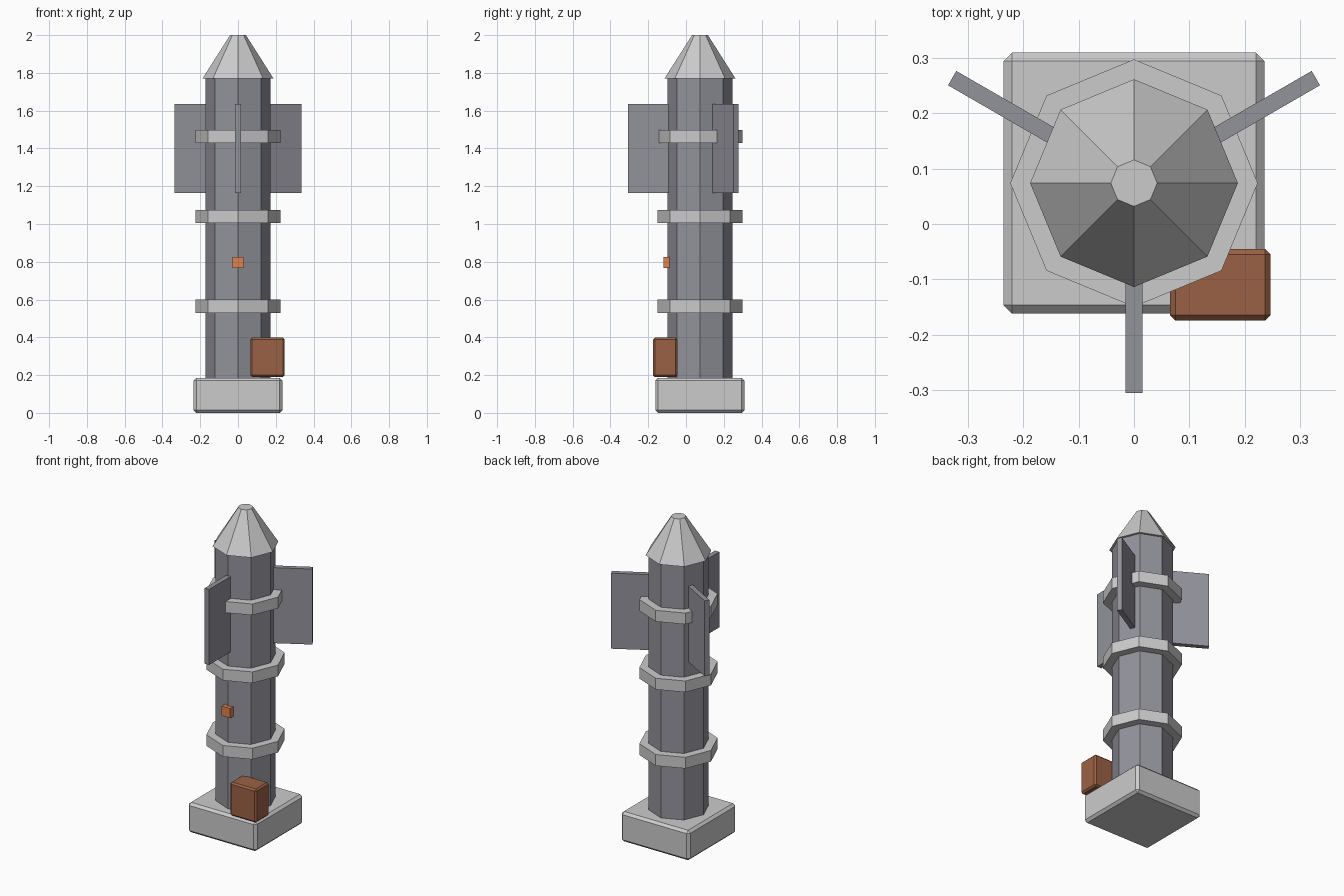
import bpy
from math import cos, sin, radians

if "Cube" in bpy.data.objects:
    bpy.data.objects.remove(bpy.data.objects["Cube"])

AXIS_Y = 0.074


def material(name, color):
    mat = bpy.data.materials.new(name)
    mat.diffuse_color = (*color, 1)
    mat.use_nodes = True
    mat.node_tree.nodes["Principled BSDF"].inputs["Base Color"].default_value = mat.diffuse_color
    return mat


steel = material("dark_steel", (0.29, 0.29, 0.33))
rust = material("rust_brown", (0.33, 0.12, 0.06))
orange = material("orange", (0.75, 0.22, 0.08))


def finish(name, mat):
    ob = bpy.context.object
    ob.name = name
    if mat:
        ob.data.materials.append(mat)
    return ob


def octagon(name, r1, r2, z0, z1, mat=None):
    bpy.ops.mesh.primitive_cone_add(vertices=8, radius1=r1, radius2=r2, depth=z1 - z0,
                                    location=(0, AXIS_Y, (z0 + z1) / 2))
    return finish(name, mat)


def box(name, center, size, mat=None, bevel=0, angle=0):
    bpy.ops.mesh.primitive_cube_add(size=1, location=center, rotation=(0, 0, angle))
    ob = finish(name, mat)
    ob.scale = size
    bpy.ops.object.transform_apply(location=False, rotation=False, scale=True)
    if bevel:
        mod = ob.modifiers.new("edge_bevel", 'BEVEL')
        mod.width = bevel
        mod.segments = 1
    return ob


# Square foot
box("base", (0, AXIS_Y, 0.093), (0.472, 0.472, 0.186), bevel=0.015)

# Eight-sided shaft and tapered cap
octagon("shaft", 0.173, 0.173, 0.15, 1.77, steel)
octagon("nose_cap", 0.188, 0.042, 1.77, 2.0)

# Collars around the shaft
for i, z in enumerate((0.565, 1.04, 1.463)):
    octagon(f"collar_{i + 1}", 0.224, 0.224, z - 0.035, z + 0.035)

# Three radial fins
for i, deg in enumerate((-90, 30, 150)):
    a = radians(deg)
    r0, r1 = 0.14, 0.38
    mid = (r0 + r1) / 2
    box(f"fin_{i + 1}", (mid * cos(a), AXIS_Y + mid * sin(a), 1.4),
        (r1 - r0, 0.03, 0.47), steel, angle=a)

# Control box on the foot and indicator light on the shaft
box("control_box", (0.156, -0.11, 0.294), (0.182, 0.13, 0.208), rust, bevel=0.01)
box("indicator_light", (0, -0.104, 0.796), (0.06, 0.032, 0.06), orange)
